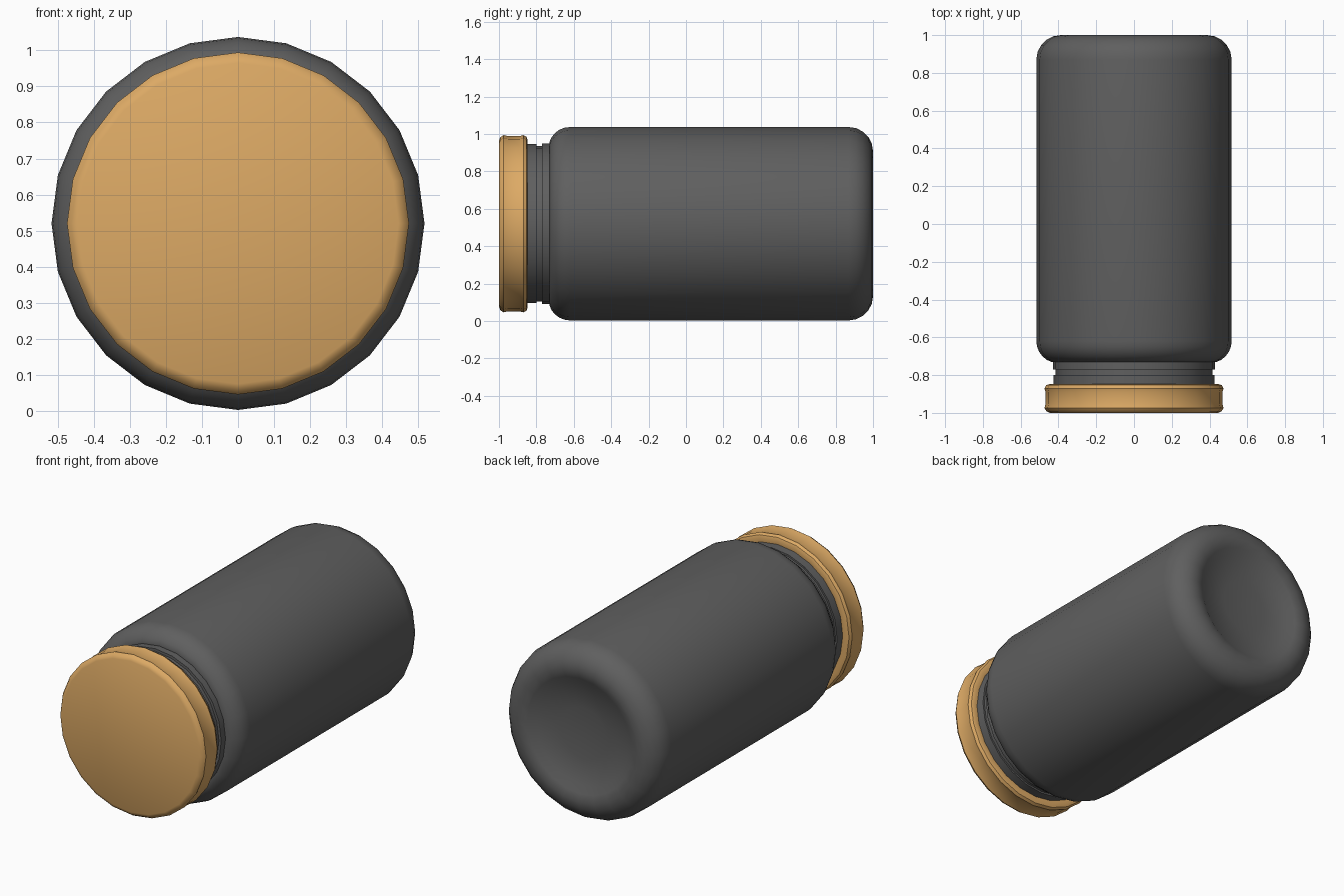
import bpy, bmesh, math

if "Cube" in bpy.data.objects:
    bpy.data.objects.remove(bpy.data.objects["Cube"])

SIDES = 24
AXIS_Z = 0.52


def material(name, color):
    m = bpy.data.materials.new(name)
    m.diffuse_color = color
    m.use_nodes = True
    m.node_tree.nodes["Principled BSDF"].inputs["Base Color"].default_value = m.diffuse_color
    return m


def lathe(name, profile, mat, angle=40):
    """Revolve (radius, y) points around the lying axis of the jar."""
    bm = bmesh.new()
    rings = []
    for r, y in profile:
        if r == 0:
            rings.append([bm.verts.new((0, y, AXIS_Z))])
            continue
        rings.append([bm.verts.new((r * math.sin(2 * math.pi * i / SIDES), y,
                                    AXIS_Z + r * math.cos(2 * math.pi * i / SIDES)))
                      for i in range(SIDES)])
    for a, b in zip(rings, rings[1:]):
        for i in range(SIDES):
            j = (i + 1) % SIDES
            if len(a) == 1:
                bm.faces.new((a[0], b[i], b[j]))
            elif len(b) == 1:
                bm.faces.new((a[i], a[j], b[0]))
            else:
                bm.faces.new((a[i], a[j], b[j], b[i]))
    bmesh.ops.recalc_face_normals(bm, faces=bm.faces)
    mesh = bpy.data.meshes.new(name)
    bm.to_mesh(mesh)
    bm.free()
    obj = bpy.data.objects.new(name, mesh)
    bpy.context.collection.objects.link(obj)
    mesh.materials.append(mat)
    bpy.ops.object.select_all(action='DESELECT')
    obj.select_set(True)
    bpy.context.view_layer.objects.active = obj
    bpy.ops.object.shade_smooth_by_angle(angle=math.radians(angle))
    return obj


def arc(cr, cy, rr, ry, a0, a1, n=5):
    """Elliptical corner of a profile, angles in degrees from +radius to +y."""
    return [(cr + rr * math.cos(math.radians(a0 + (a1 - a0) * k / n)),
             cy + ry * math.sin(math.radians(a0 + (a1 - a0) * k / n)))
            for k in range(n + 1)]


glass = material("dark_glass", (0.115, 0.115, 0.115, 1))
gold = material("gold", (0.72, 0.40, 0.13, 1))

# Jar: neck with thread groove, round shoulder, straight wall, dished base
jar = [(0, -0.90), (0.425, -0.90), (0.425, -0.80), (0.415, -0.80), (0.415, -0.77),
       (0.43, -0.77), (0.43, -0.73)]
jar += arc(0.405, -0.62, 0.112, 0.115, -75, 0)
jar += arc(0.387, 0.87, 0.13, 0.13, 0, 90)
jar += [(0.34, 0.99), (0.30, 0.965), (0.15, 0.95), (0, 0.94)]
lathe("jar_body", jar, glass)

# Lid: flat disc with rolled rims front and back
lid = [(0, -1.0), (0.445, -1.0), (0.463, -0.992), (0.474, -0.975), (0.468, -0.95),
       (0.468, -0.89), (0.474, -0.87), (0.465, -0.853), (0.45, -0.848), (0.42, -0.852)]
lathe("lid", lid, gold)
